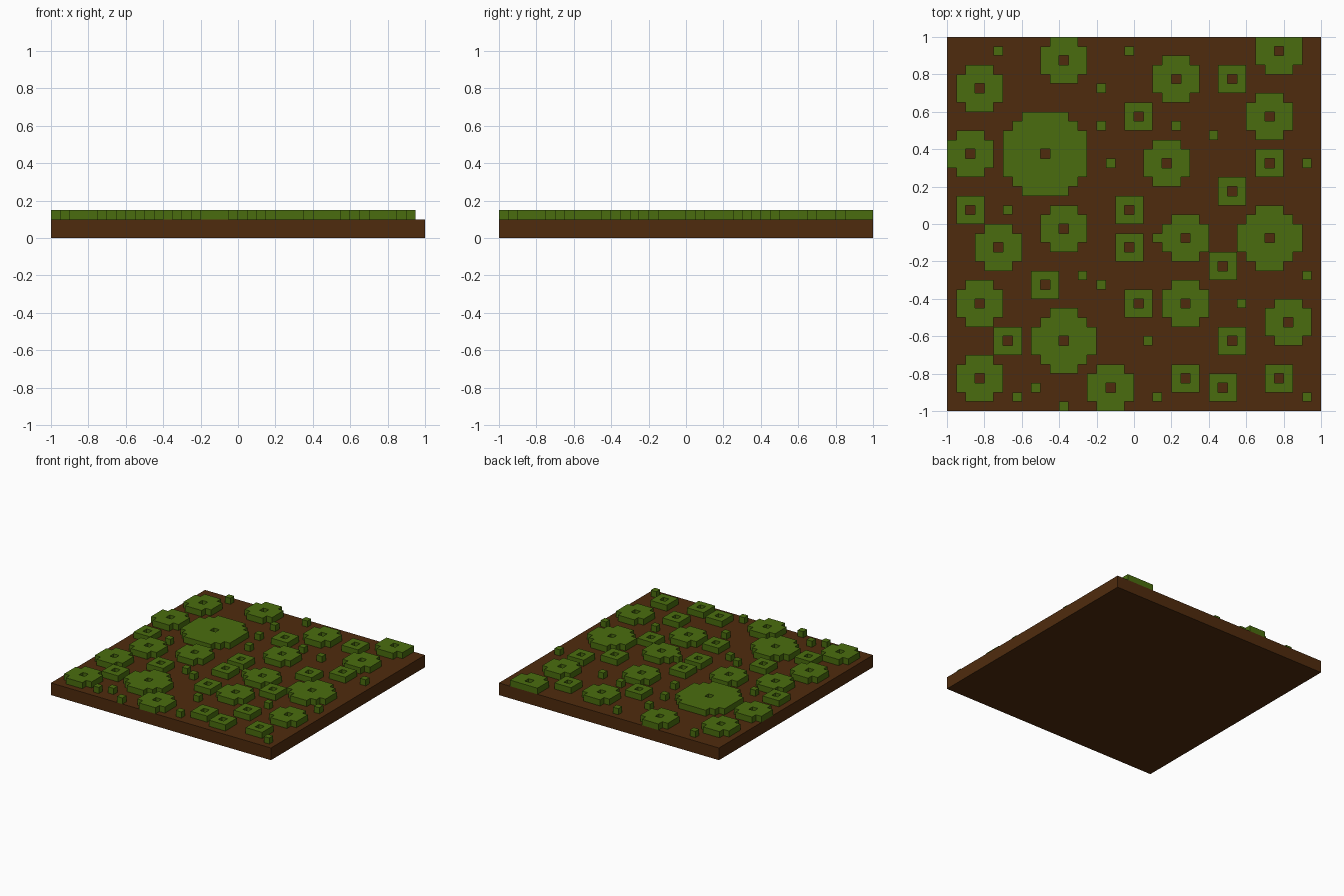
import bpy, bmesh

CELL = 0.05        # size of one block
SOIL_TOP = 0.10
HALF = 20          # blocks from the centre to an edge

cube = bpy.data.objects.get("Cube")
if cube:
    bpy.data.objects.remove(cube, do_unlink=True)


def material(name, colour):
    mat = bpy.data.materials.new(name)
    mat.use_nodes = True
    mat.diffuse_color = (*colour, 1)
    bsdf = next(n for n in mat.node_tree.nodes if n.type == 'BSDF_PRINCIPLED')
    bsdf.inputs["Base Color"].default_value = (*colour, 1)
    bsdf.inputs["Roughness"].default_value = 0.9
    return mat


def quad(bm, x0, x1, y0, y1, z):
    corners = ((x0, y0), (x1, y0), (x1, y1), (x0, y1))
    return bm.faces.new([bm.verts.new((x * CELL, y * CELL, z)) for x, y in corners])


def finish(bm, name, mat):
    bmesh.ops.recalc_face_normals(bm, faces=bm.faces[:])
    mesh = bpy.data.meshes.new(name)
    bm.to_mesh(mesh)
    bm.free()
    mesh.materials.append(mat)
    obj = bpy.data.objects.new(name, mesh)
    bpy.context.collection.objects.link(obj)
    return obj


def build_soil(mat):
    """Slab with nine planting furrows sunk into its top."""
    bm = bmesh.new()
    xs = [-HALF, -HALF + 1, HALF - 1, HALF]
    ys = [-HALF] + [y + k for y in range(-16, 17, 4) for k in (0, 1)] + [HALF]
    furrows = []
    for j in range(len(ys) - 1):
        for i in range(3):
            face = quad(bm, xs[i], xs[i + 1], ys[j], ys[j + 1], SOIL_TOP)
            if i == 1 and j % 2 == 1:
                furrows.append(face)
    bmesh.ops.remove_doubles(bm, verts=bm.verts[:], dist=0.001)
    rim = [e for e in bm.edges if e.is_boundary]

    # sink the furrows
    res = bmesh.ops.extrude_face_region(bm, geom=furrows)
    sunk = [v for v in res["geom"] if isinstance(v, bmesh.types.BMVert)]
    bmesh.ops.translate(bm, verts=sunk, vec=(0, 0, -CELL))

    # drop the outer walls and close the underside
    res = bmesh.ops.extrude_edge_only(bm, edges=rim)
    for v in res["geom"]:
        if isinstance(v, bmesh.types.BMVert):
            v.co.z = 0
    base = [e for e in res["geom"] if isinstance(e, bmesh.types.BMEdge) and e.is_boundary]
    bmesh.ops.holes_fill(bm, edges=base, sides=0)
    return finish(bm, "soil_slab", mat)


def build_plant(name, cx, cy, radius, mat):
    """Blocky round leaf pad with a one-block hole in the middle."""
    bm = bmesh.new()
    for dx in range(-radius, radius + 1):
        for dy in range(-radius, radius + 1):
            x, y = cx + dx, cy + dy
            in_disc = dx * dx + dy * dy <= radius * (radius + 1)
            is_hole = radius > 0 and dx == 0 and dy == 0
            on_slab = -HALF <= x < HALF and -HALF <= y < HALF
            if in_disc and on_slab and not is_hole:
                quad(bm, x, x + 1, y, y + 1, SOIL_TOP)
    bmesh.ops.remove_doubles(bm, verts=bm.verts[:], dist=0.001)
    obj = finish(bm, name, mat)
    for poly in obj.data.polygons:
        if poly.normal.z < 0:
            poly.flip()
    thick = obj.modifiers.new("thickness", 'SOLIDIFY')
    thick.thickness = CELL
    thick.offset = 1
    return obj


brown = material("soil_brown", (0.078, 0.024, 0.004))
green = material("leaf_green", (0.068, 0.152, 0.0045))

build_soil(brown)

# plant centres in blocks, grouped by radius
plants = {
    4: ("giant_plant", [(-10, 7)]),
    3: ("large_plant", [(-8, -13), (14, -2)]),
    2: ("medium_plant", [
        (-17, 14), (-8, 17), (4, 15), (15, 18), (14, 11), (-18, 7), (3, 6),
        (-8, -1), (-15, -3), (5, -2), (-17, -9), (5, -9), (16, -11),
        (-17, -17), (-3, -18)]),
    1: ("small_plant", [
        (10, 15), (0, 11), (14, 6), (10, 3), (-18, 1), (-1, 1), (-1, -3),
        (9, -5), (-10, -7), (0, -9), (-14, -13), (10, -13), (5, -17),
        (9, -18), (15, -17)]),
    0: ("sprout", [
        (-15, 18), (-1, 18), (-4, 14), (-4, 10), (4, 10), (8, 9), (-3, 6),
        (18, 6), (-14, 1), (2, -2), (-6, -6), (-4, -7), (18, -6), (11, -9),
        (1, -13), (-11, -18), (-13, -19), (-8, -20), (2, -19), (18, -19)]),
}
for radius, (label, centres) in plants.items():
    for n, (cx, cy) in enumerate(centres, 1):
        build_plant(f"{label}_{n}", cx, cy, radius, green)
